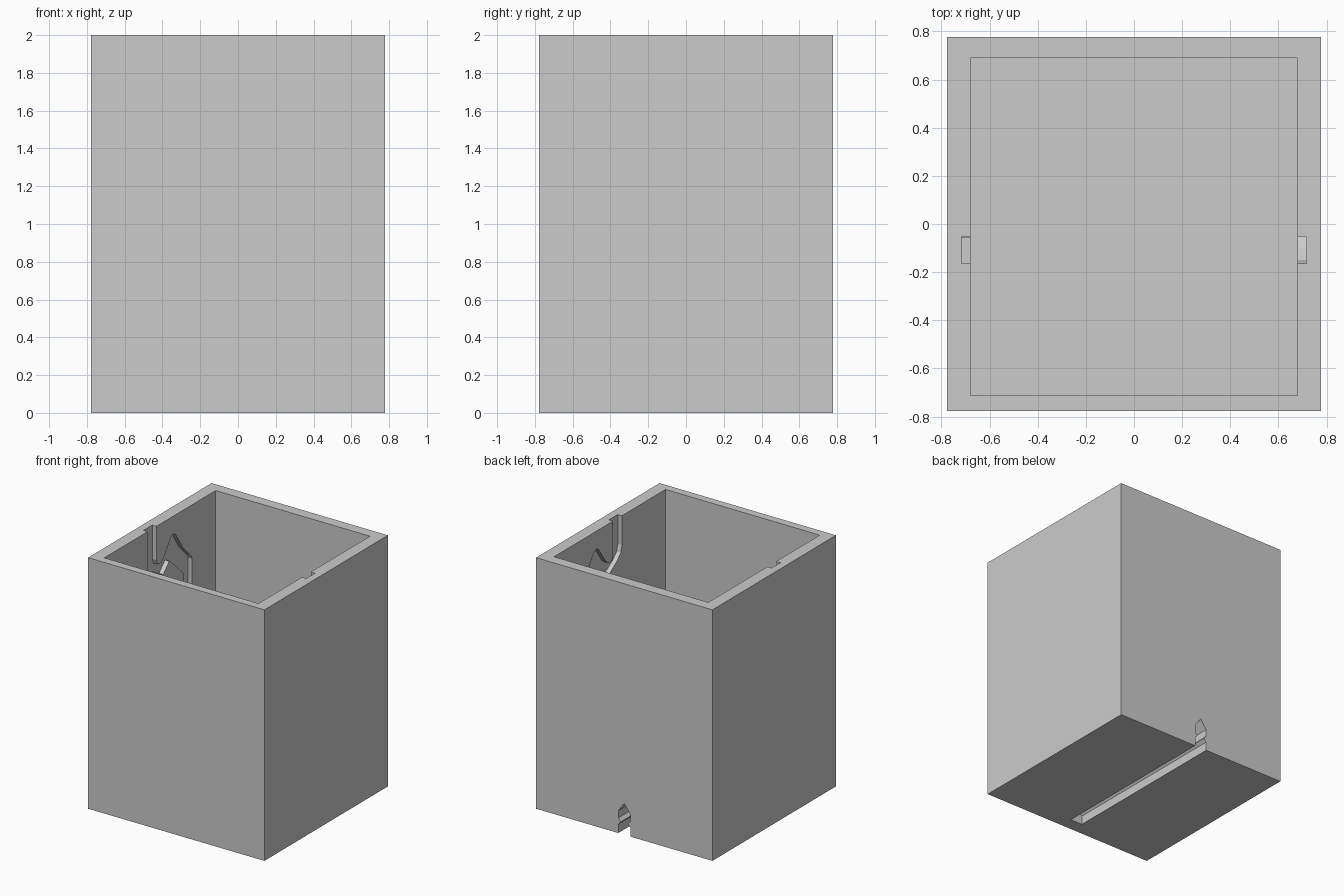
import bpy
import bmesh

cube = bpy.data.objects.get("Cube")
if cube:
    bpy.data.objects.remove(cube, do_unlink=True)

HALF, HEIGHT, FLOOR = 0.777, 2.0, 0.32

grey = bpy.data.materials.new("plain grey")
grey.use_nodes = True
colour = (0.6, 0.6, 0.6, 1)
grey.diffuse_color = colour
grey.node_tree.nodes["Principled BSDF"].inputs["Base Color"].default_value = colour


def prism(name, outline, place, start, end):
    """Extrude a 2D outline; place(a, b, t) maps it into space."""
    bm = bmesh.new()
    rings = [[bm.verts.new(place(a, b, t)) for a, b in outline] for t in (start, end)]
    low, high = rings
    n = len(outline)
    bm.faces.new(low[::-1])
    bm.faces.new(high)
    for i in range(n):
        j = (i + 1) % n
        bm.faces.new((low[i], low[j], high[j], high[i]))
    # Turn the solid the right way out
    if bm.calc_volume(signed=True) < 0:
        bmesh.ops.reverse_faces(bm, faces=bm.faces[:])
    mesh = bpy.data.meshes.new(name)
    bm.to_mesh(mesh)
    bm.free()
    mesh.materials.append(grey)
    obj = bpy.data.objects.new(name, mesh)
    bpy.context.scene.collection.objects.link(obj)
    return obj


def rect(x0, x1, y0, y1):
    return [(x0, y0), (x1, y0), (x1, y1), (x0, y1)]


def cut(body, cutter):
    """Subtract the cutter, keeping only a sound result."""
    cutter.hide_render = True
    mod = body.modifiers.new("cut", 'BOOLEAN')
    mod.operation = 'DIFFERENCE'
    mod.solver = 'EXACT'
    mod.object = cutter
    bpy.context.view_layer.update()
    graph = bpy.context.evaluated_depsgraph_get()
    result = bpy.data.meshes.new_from_object(body.evaluated_get(graph))
    body.modifiers.remove(mod)
    if len(result.polygons) >= len(body.data.polygons):
        body.data = result
    bpy.data.objects.remove(cutter, do_unlink=True)


def upright(a, b, t):
    return (a, b, t)


def along_y(a, b, t):
    return (a, t, b)


def along_x(a, b, t):
    return (t, a, b)


# Outer box and its open cavity
box = prism("box_shell", rect(-HALF, HALF, -HALF, HALF), upright, 0, HEIGHT)
cut(box, prism("cavity", rect(-0.68, 0.68, -0.713, 0.69), upright, FLOOR, HEIGHT + 0.1))

# Pinched rail slot under the floor, open at the back
side = [(0.053, -0.05), (0.053, 0.07), (0.03, 0.095), (0.053, 0.12), (0.053, 0.178)]
slot = side + [(0, 0.25)] + [(-x, z) for x, z in reversed(side)]
cut(box, prism("rail_slot", slot, along_y, -0.67, HALF + 0.1))

# Guide tracks sunk into the inner side walls: upper edge, then lower edge
upper = [(-0.055, 2.1), (-0.055, 1.73), (-0.04, 1.69), (0, 1.685), (0.035, 1.71),
         (0.13, 1.845), (0.155, 1.857), (0.185, 1.845), (0.28, 1.7), (0.38, 1.6),
         (0.395, 1.57), (0.395, 1.1)]
lower = [(0.285, 1.1), (0.285, 1.497), (0.12, 1.655), (0.105, 1.66), (0.03, 1.583),
         (-0.017, 1.605), (-0.1, 1.66), (-0.15, 1.71), (-0.165, 1.765), (-0.165, 2.1)]
drop = [(-0.164, 1.9), (-0.164, 1.101), (0.34, 1.101), (0.34, 1.2), (-0.056, 1.2), (-0.056, 1.9)]
cut(box, prism("left_track", upper + lower, along_x, 0.66, 0.717))
cut(box, prism("right_track", upper + lower, along_x, -0.717, -0.66))
cut(box, prism("right_drop", drop, along_x, -0.7165, -0.66))
